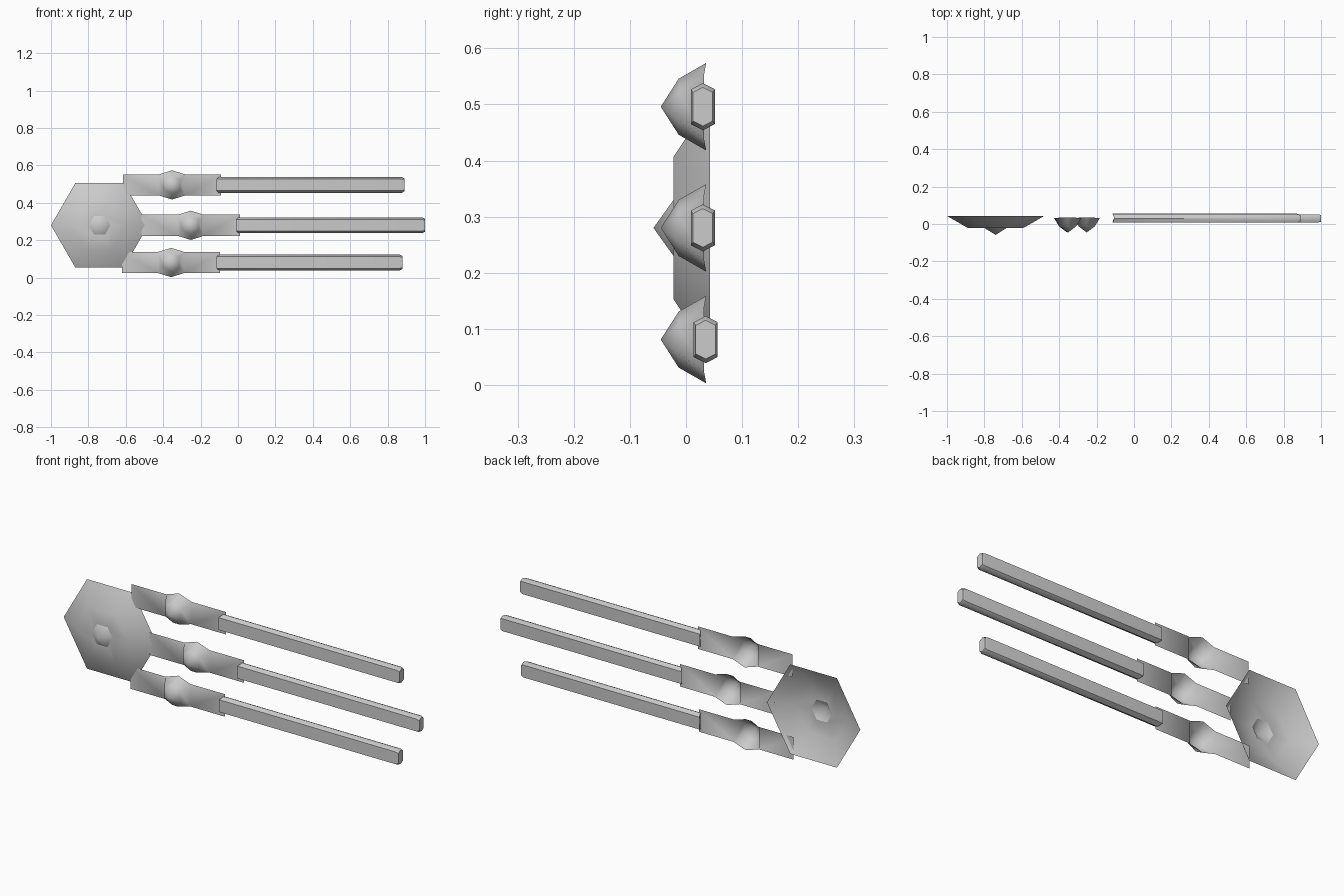
import bpy, bmesh, math

cube = bpy.data.objects.get("Cube")
if cube:
    bpy.data.objects.remove(cube, do_unlink=True)

# One plain grey for everything
grey = bpy.data.materials.new("plain grey")
grey.use_nodes = True
COLOUR = (0.6, 0.6, 0.6, 1)
grey.diffuse_color = COLOUR
grey.node_tree.nodes["Principled BSDF"].inputs["Base Color"].default_value = COLOUR


def finish(name, bm, location, angle=60):
    bmesh.ops.remove_doubles(bm, verts=bm.verts, dist=0.0005)
    bmesh.ops.recalc_face_normals(bm, faces=bm.faces)
    mesh = bpy.data.meshes.new(name)
    bm.to_mesh(mesh)
    bm.free()
    obj = bpy.data.objects.new(name, mesh)
    bpy.context.collection.objects.link(obj)
    obj.location = location
    mesh.materials.append(grey)
    bpy.ops.object.select_all(action='DESELECT')
    obj.select_set(True)
    bpy.context.view_layer.objects.active = obj
    bpy.ops.object.shade_smooth_by_angle(angle=math.radians(angle))
    return obj


def loft(bm, rings, start=None, end=None):
    """Skin rings of points; start and end are optional fan tips."""
    loops = [[bm.verts.new(p) for p in ring] for ring in rings]
    n = len(loops[0])
    for a, b in zip(loops, loops[1:]):
        for i in range(n):
            j = (i + 1) % n
            bm.faces.new((a[i], a[j], b[j], b[i]))
    for tip, loop in ((start, loops[0]), (end, loops[-1])):
        if tip:
            v = bm.verts.new(tip)
            for i in range(n):
                bm.faces.new((loop[i], loop[(i + 1) % n], v))


def hexagon(r, y, turn=0):
    return [(r * math.cos(math.radians(60 * i + turn)), y,
             r * math.sin(math.radians(60 * i + turn))) for i in range(6)]


# Shallow palm dish, open at the back
bm = bmesh.new()
loft(bm, [hexagon(0.26, 0.043), hexagon(0.147, -0.022), hexagon(0.058, -0.022)])
finish("palm_dish", bm, (-0.74, 0, 0.28))

# Pointed hollow boss in the middle of the dish
bm = bmesh.new()
loft(bm, [hexagon(0.058, -0.022)], end=(0, -0.058, 0))
finish("palm_boss", bm, (-0.74, 0, 0.28))


def finger_plate(name, x, z):
    """Thin plate swelling into a hollow six-sided knuckle."""
    bm = bmesh.new()
    y, w, h, half = 0.032, 0.07, 0.0565, 0.2625
    rim = [(w, y, h), (0, 0.036, 0.078), (-w, y, h),
           (-w, y, -h), (0, 0.036, -0.078), (w, y, -h)]
    ring = [(0.043, -0.013, 0.025), (0, -0.013, 0.05), (-0.043, -0.013, 0.025),
            (-0.043, -0.013, -0.025), (0, -0.013, -0.05), (0.043, -0.013, -0.025)]
    loft(bm, [rim, ring], end=(0, -0.045, 0))
    for s in (-1, 1):
        bm.faces.new([bm.verts.new(p) for p in
                      ((s * w, y, -h), (s * half, y, -h), (s * half, y, h), (s * w, y, h))])
    finish(name, bm, (x, 0, z))


def finger_rod(name, x0, x1, y, z):
    """Flattened hexagonal bar with a notched root and a chamfered tip."""
    bm = bmesh.new()
    section = [(0, 0.042), (0.0215, 0.031), (0.0215, -0.031),
               (0, -0.042), (-0.0215, -0.031), (-0.0215, 0.031)]

    def ring(px, k=1.0):
        return [(px, a * k, b * k) for a, b in section]

    root = [(x0 + (0.012 if a == 0 else 0), a, b) for a, b in section]
    loft(bm, [root, ring(x1 - 0.014), ring(x1, 0.82)],
         start=(x0 + 0.015, 0, 0), end=(x1, 0, 0))
    finish(name, bm, (0, y, z), 50)


# Three fingers: name, plate centre x, plate z, rod start, rod end, rod y
for name, px, z, x0, x1, y in (
        ("upper", -0.3525, 0.496, -0.115, 0.89, 0.030),
        ("middle", -0.2525, 0.28, -0.01, 1.0, 0.030),
        ("lower", -0.3575, 0.081, -0.115, 0.88, 0.035)):
    finger_plate(name + "_finger_plate", px, z)
    finger_rod(name + "_finger_rod", x0, x1, y, z)
